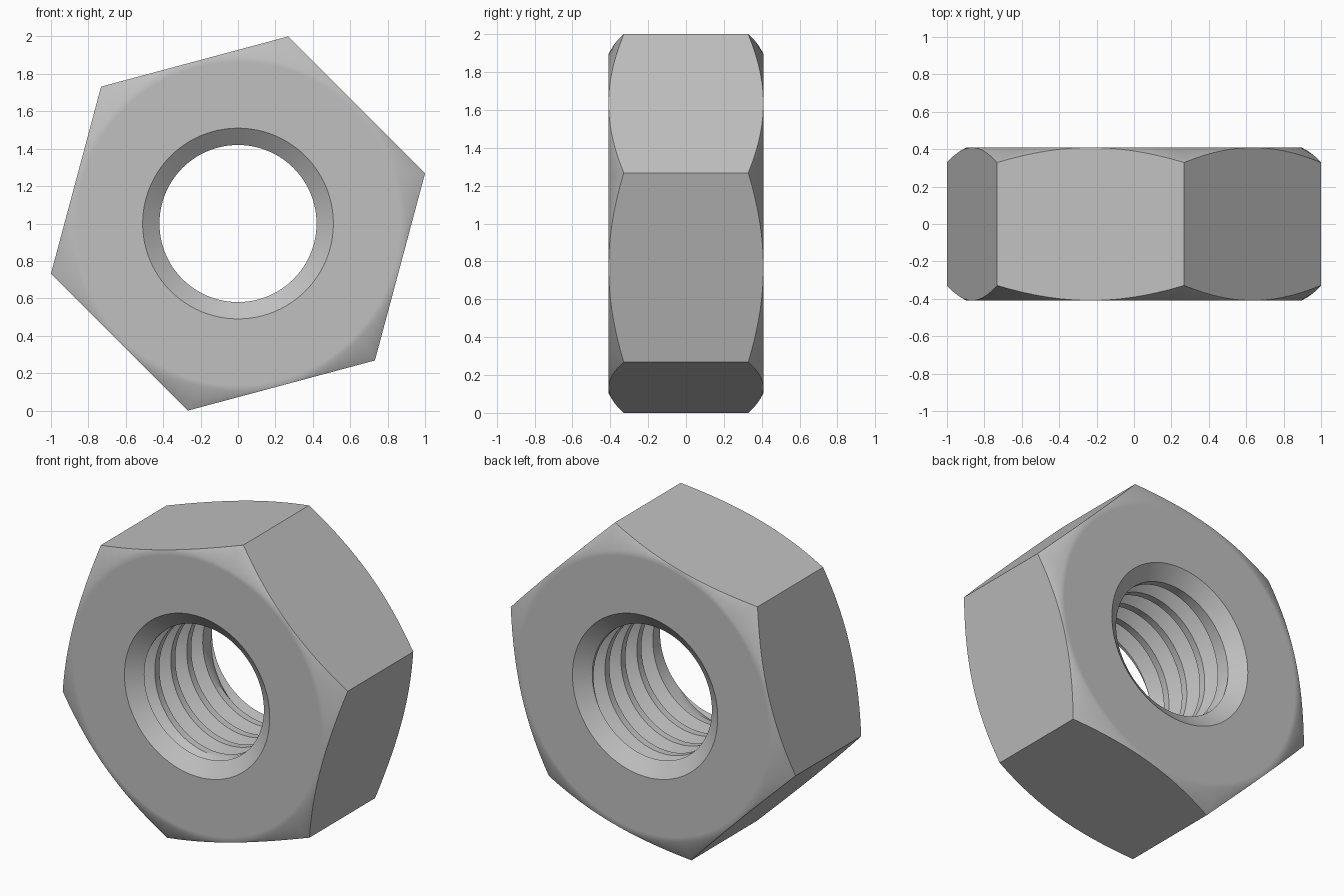
import bpy
import bmesh
from math import cos, sin, tan, pi, radians

cube = bpy.data.objects.get("Cube")
if cube:
    bpy.data.objects.remove(cube, do_unlink=True)

COLUMNS = 96                      # steps around the axis
HALF = 0.41                       # half thickness
APOTHEM = 1 / cos(radians(15)) * cos(radians(30))
RIM = APOTHEM - 0.002             # where the corner chamfer starts
MOUTH, BORE = 0.51, 0.42          # countersink and bore radii
INNER = 0.34                      # half length of the threaded bore
PITCH, CREST, ROOT, DEPTH = 0.16, 0.045, 0.02, 0.085
FLANK = (PITCH - CREST - ROOT) / 2


def hex_edge(step):
    """Radius of the hexagon and half thickness at its chamfered edge."""
    within = (step * 2 * pi / COLUMNS) % (pi / 3) - pi / 6
    radius = APOTHEM / cos(within)
    return radius, HALF - (radius - RIM) * tan(radians(30))


def thread(step):
    """Thread profile along the bore, shifted with the angle into a helix."""
    points = []
    for turn in range(-4, 5):
        start = (turn - step / COLUMNS) * PITCH
        for offset, depth in ((0, 0), (CREST, 0),
                              (CREST + FLANK, DEPTH),
                              (CREST + FLANK + ROOT, DEPTH)):
            y = max(-INNER, min(INNER, start + offset))
            # The groove runs out towards both ends
            points.append((BORE + min(depth, (INNER - abs(y)) * 1.7), y))
    return points


def section(step):
    """Closed outline of the nut wall as radius and y."""
    radius, edge = hex_edge(step)
    front = [(radius, -edge), (RIM, -HALF), (RIM - 0.03, -HALF),
             (MOUTH, -HALF), (BORE, -INNER)]
    back = [(r, -y) for r, y in reversed(front)]
    return front + thread(step) + back


# Sweep the outline around the axis
bm = bmesh.new()
rings = []
for step in range(COLUMNS + 1):
    angle = radians(15) + step * 2 * pi / COLUMNS
    rings.append([bm.verts.new((r * cos(angle), y, 1 + r * sin(angle)))
                  for r, y in section(step)])
for a, b in zip(rings, rings[1:]):
    for i in range(len(a)):
        j = (i + 1) % len(a)
        bm.faces.new((a[i], a[j], b[j], b[i]))

# Close the seam and clear the thread ends
bmesh.ops.remove_doubles(bm, verts=bm.verts, dist=0.0003)
bmesh.ops.dissolve_degenerate(bm, edges=bm.edges, dist=0.0002)
bmesh.ops.recalc_face_normals(bm, faces=bm.faces)

mesh = bpy.data.meshes.new("hex_nut")
bm.to_mesh(mesh)
bm.free()
nut = bpy.data.objects.new("hex_nut", mesh)
bpy.context.collection.objects.link(nut)

# Plain grey steel
steel = bpy.data.materials.new("grey_steel")
steel.use_nodes = True
colour = (0.53, 0.53, 0.53, 1)
steel.diffuse_color = colour
steel.node_tree.nodes["Principled BSDF"].inputs["Base Color"].default_value = colour
mesh.materials.append(steel)

# Soft chamfers, sharp hexagon and thread edges
bpy.ops.object.select_all(action='DESELECT')
nut.select_set(True)
bpy.context.view_layer.objects.active = nut
bpy.ops.object.shade_smooth_by_angle(angle=radians(35))
